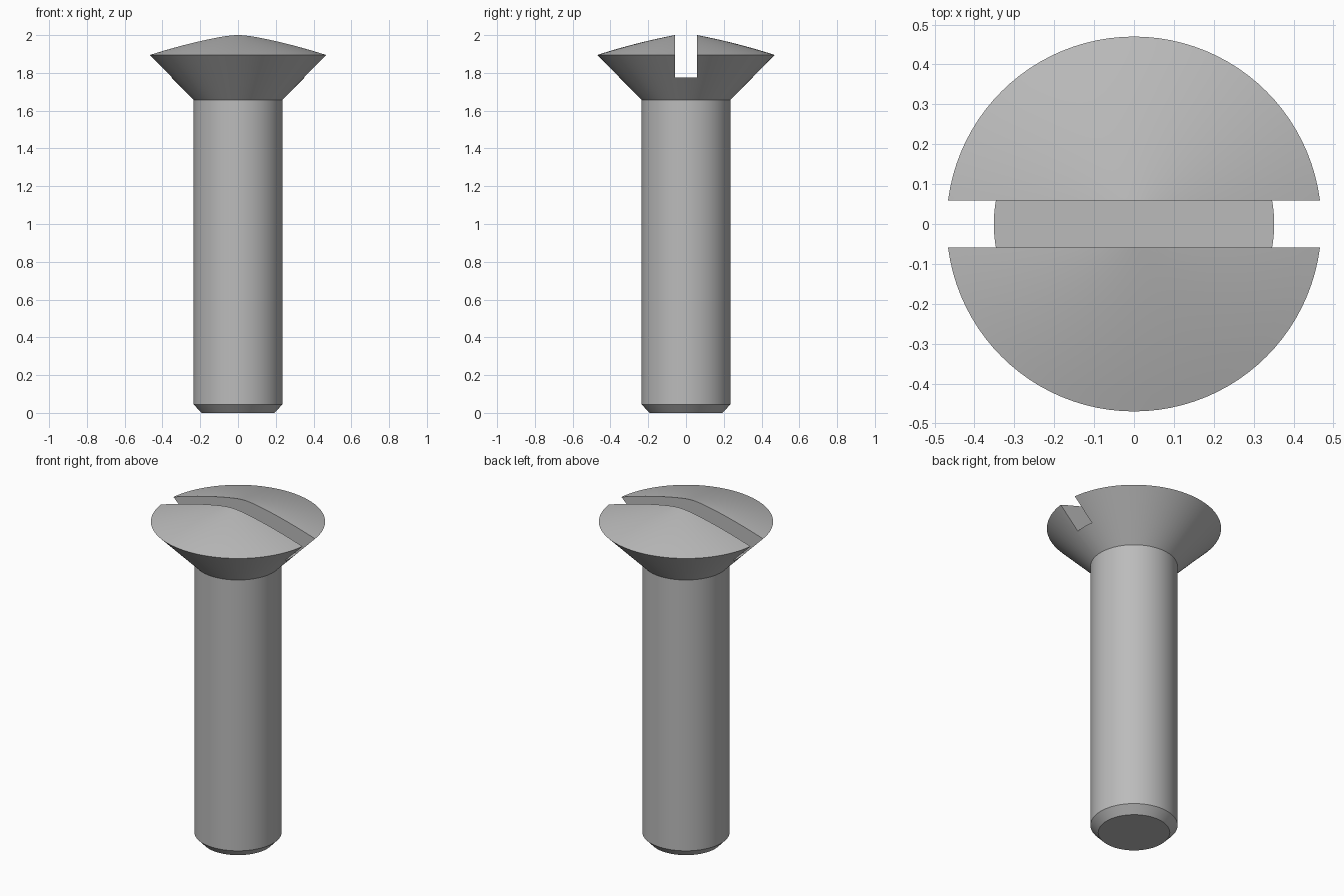
import bpy, bmesh, math

if "Cube" in bpy.data.objects:
    bpy.data.objects.remove(bpy.data.objects["Cube"])

SEGMENTS = 96
SLOT_HALF = 0.059
SLOT_FLOOR = 1.775

steel = bpy.data.materials.new("grey steel")
steel.diffuse_color = (0.5, 0.5, 0.5, 1)
steel.use_nodes = True
steel.node_tree.nodes["Principled BSDF"].inputs["Base Color"].default_value = steel.diffuse_color


def dome_height(r):
    # Slightly bulged cone, reaching z = 2 at the slot edge
    d = r - SLOT_HALF
    return 2.0 - 0.19 * d - 0.16 * d * d


# Half profile from the tip up to the top of the head
profile = [(0, 0), (0.193, 0), (0.235, 0.045), (0.235, 1.657), (0.47, 1.895)]
profile += [(r, dome_height(r)) for r in [0.47 * (1 - i / 12) for i in range(1, 12)]]
profile.append((0, dome_height(0)))

# Screw body: spin the profile around z
bm = bmesh.new()
verts = [bm.verts.new((r, 0, z)) for r, z in profile]
edges = [bm.edges.new(pair) for pair in zip(verts, verts[1:])]
bmesh.ops.spin(bm, geom=verts + edges, cent=(0, 0, 0), axis=(0, 0, 1),
               angle=math.tau, steps=SEGMENTS, use_duplicate=False)
bmesh.ops.remove_doubles(bm, verts=bm.verts, dist=1e-4)
bmesh.ops.recalc_face_normals(bm, faces=bm.faces)
mesh = bpy.data.meshes.new("screw_body")
bm.to_mesh(mesh)
bm.free()
mesh.materials.append(steel)
screw = bpy.data.objects.new("screw_body", mesh)
bpy.context.collection.objects.link(screw)

# Driver slot cutter, running along x
bpy.ops.mesh.primitive_cube_add(size=1, location=(0, 0, SLOT_FLOOR + 0.25))
cutter = bpy.context.object
cutter.name = "slot_cutter"
cutter.scale = (1.2, 2 * SLOT_HALF, 0.5)
cutter.data.materials.append(steel)
cutter.hide_render = True

# Cut the slot and bake the result
bpy.ops.object.select_all(action='DESELECT')
screw.select_set(True)
bpy.context.view_layer.objects.active = screw
slot = screw.modifiers.new("driver_slot", 'BOOLEAN')
slot.operation = 'DIFFERENCE'
slot.solver = 'EXACT'
slot.object = cutter
bpy.ops.object.modifier_apply(modifier=slot.name)
bpy.data.objects.remove(cutter, do_unlink=True)

# Smooth round surfaces, crisp rims and slot edges
bpy.ops.object.shade_smooth_by_angle(angle=math.radians(30))
